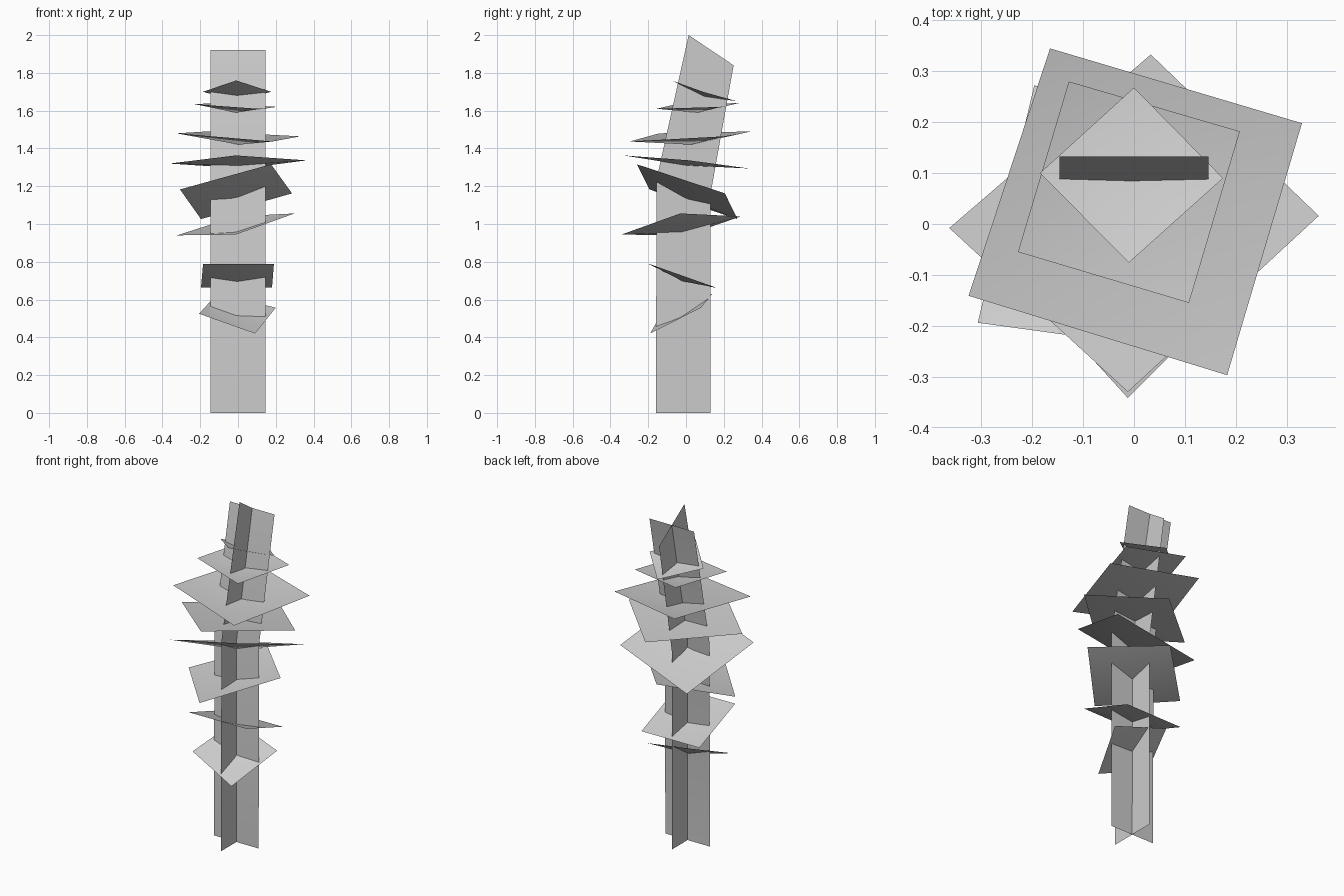
import bpy
from mathutils import Vector

cube = bpy.data.objects.get("Cube")
if cube:
    bpy.data.objects.remove(cube, do_unlink=True)

grey = bpy.data.materials.new("plain_grey")
grey.use_nodes = True
colour = (0.6, 0.6, 0.6, 1)
grey.diffuse_color = colour
grey.node_tree.nodes["Principled BSDF"].inputs["Base Color"].default_value = colour


def add_sheet(name, points, faces, smooth):
    """Make a single-sided thin sheet from points and faces."""
    mesh = bpy.data.meshes.new(name)
    mesh.from_pydata(points, [], faces)
    mesh.materials.append(grey)
    for polygon in mesh.polygons:
        polygon.use_smooth = smooth
    mesh.update()
    obj = bpy.data.objects.new(name, mesh)
    bpy.context.collection.objects.link(obj)
    return obj


def add_strip(name, left, right):
    """Join two rails of points with a row of quads."""
    n = len(left)
    faces = [(i, n + i, n + i + 1, i + 1) for i in range(n - 1)]
    return add_sheet(name, left + right, faces, True)


def add_leaf(name, corners, middle_z):
    """Square leaf dished towards its middle."""
    middle = sum((Vector(c) for c in corners), Vector()) / 4
    middle.z = middle_z
    faces = [(i, (i + 1) % 4, 4) for i in range(4)]
    return add_sheet(name, corners + [middle], faces, True)


# Stem: two crossed sheets, upright below and leaning back above
front_rail = [(0, -0.16, 0), (0, -0.155, 1.24), (0, 0.014, 2.0)]
back_rail = [(0, 0.13, 0), (0, 0.13, 1.16), (0, 0.252, 1.84)]
add_strip("stem_side_sheet", front_rail, back_rail)

spine = [(Vector(a) + Vector(b)) / 2 for a, b in zip(front_rail, back_rail)]
half = Vector((0.146, 0, 0))
add_strip("stem_front_sheet", [p - half for p in spine], [p + half for p in spine])

# Leaves from the bottom up: corners counter-clockwise, then middle height
leaves = [
    ([(0.09, -0.19, 0.42), (0.2, 0.08, 0.557), (-0.11, 0.138, 0.63), (-0.206, -0.13, 0.525)], 0.508),
    ([(-0.185, -0.196, 0.787), (0.19, -0.19, 0.787), (0.18, 0.16, 0.663), (-0.196, 0.155, 0.663)], 0.697),
    ([(-0.012, -0.342, 0.944), (0.3, -0.03, 1.056), (-0.01, 0.29, 1.04), (-0.323, 0.0, 0.94)], 0.955),
    ([(0.175, -0.26, 1.316), (0.286, 0.206, 1.162), (-0.196, 0.272, 1.026), (-0.307, -0.194, 1.183)], 1.13),
    ([(-0.012, -0.33, 1.363), (0.363, 0.016, 1.337), (0.033, 0.333, 1.294), (-0.363, -0.008, 1.32)], 1.31),
    ([(0.183, -0.297, 1.437), (0.33, 0.198, 1.464), (-0.165, 0.345, 1.49), (-0.325, -0.141, 1.48)], 1.42),
    ([(0.108, -0.155, 1.61), (0.208, 0.182, 1.62), (-0.128, 0.28, 1.64), (-0.228, -0.055, 1.634)], 1.59),
    ([(-0.01, -0.076, 1.76), (0.175, 0.09, 1.70), (0, 0.268, 1.65), (-0.185, 0.1, 1.70)], 1.675),
]
for number, (corners, middle_z) in enumerate(leaves, 1):
    add_leaf(f"leaf_{number}", corners, middle_z)
